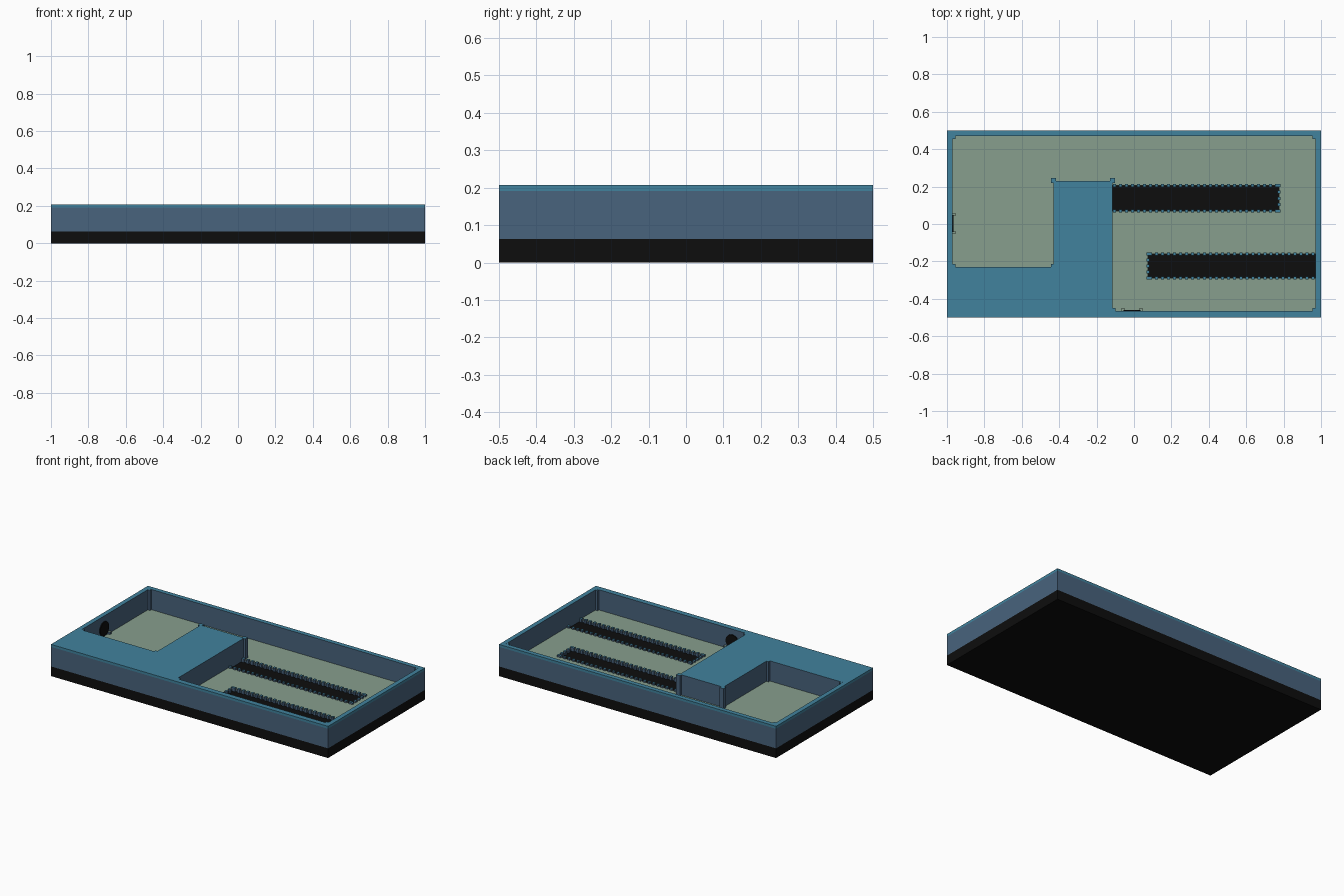
import bpy, bmesh, math
from mathutils import Matrix, Vector

if "Cube" in bpy.data.objects:
    bpy.data.objects.remove(bpy.data.objects["Cube"])


def material(name, rgb):
    lin = [((c / 255 + 0.055) / 1.055) ** 2.4 if c > 10 else c / 255 / 12.92 for c in rgb]
    m = bpy.data.materials.new(name)
    m.use_nodes = True
    m.diffuse_color = (*lin, 1)
    m.node_tree.nodes["Principled BSDF"].inputs["Base Color"].default_value = (*lin, 1)
    return m


TEAL = material("teal", (65, 130, 157))
SLATE = material("slate blue", (72, 99, 125))
GREEN = material("sage green", (135, 159, 141))
BLACK = material("black", (13, 13, 13))


def finish(name, bm, mats, rule=None):
    me = bpy.data.meshes.new(name)
    bm.normal_update()
    if rule:
        for f in bm.faces:
            f.material_index = rule(f)
    bm.to_mesh(me)
    bm.free()
    for m in mats:
        me.materials.append(m)
    ob = bpy.data.objects.new(name, me)
    bpy.context.collection.objects.link(ob)
    return ob


def add_box(bm, x0, x1, y0, y1, z0, z1):
    mat = (Matrix.Translation(((x0 + x1) / 2, (y0 + y1) / 2, (z0 + z1) / 2))
           @ Matrix.Diagonal((x1 - x0, y1 - y0, z1 - z0, 1)))
    bmesh.ops.create_cube(bm, size=1, matrix=mat)


def cell_solid(xs, ys, zs, solid):
    """Raise the solid cells of a plan grid: top faces plus walls at every border."""
    bm = bmesh.new()

    def filled(i, j):
        if not (0 <= i < len(xs) - 1 and 0 <= j < len(ys) - 1):
            return False
        return solid((xs[i] + xs[i + 1]) / 2, (ys[j] + ys[j + 1]) / 2)

    for i in range(len(xs) - 1):
        for j in range(len(ys) - 1):
            if not filled(i, j):
                continue
            c = [(xs[i], ys[j]), (xs[i + 1], ys[j]), (xs[i + 1], ys[j + 1]), (xs[i], ys[j + 1])]
            bm.faces.new([bm.verts.new((*p, zs[-1])) for p in c])
            for k, (di, dj) in enumerate([(0, -1), (1, 0), (0, 1), (-1, 0)]):
                if filled(i + di, j + dj):
                    continue
                a, b = c[k], c[(k + 1) % 4]
                for lo, hi in zip(zs, zs[1:]):
                    bm.faces.new([bm.verts.new(p) for p in
                                  ((*a, lo), (*b, lo), (*b, hi), (*a, hi))])
    bmesh.ops.remove_doubles(bm, verts=bm.verts, dist=1e-5)
    return bm


def in_well(x, y):
    left = -0.97 < x < -0.43 and -0.23 < y < 0.47
    right = -0.115 < x < 0.97 and -0.465 < y < 0.47
    channel = -0.5 < x < 0 and 0.23 < y < 0.47
    return left or right or channel


SLOTS = [(-0.115, 0.775, 0.07, 0.205), (0.075, 0.97, -0.29, -0.16)]
BASE, FLOOR, BAND, TOP = 0.063, 0.075, 0.191, 0.207


def in_slot(x, y):
    return any(a < x < b and c < y < d for a, b, c, d in SLOTS)


def top_or_side(f):
    return 0 if f.normal.z > 0.5 else 1


# Black base slab
bm = bmesh.new()
add_box(bm, -1, 1, -0.5, 0.5, 0, BASE)
finish("base_slab", bm, [BLACK])


# Walls and raised block, with a teal top and a teal band round the outer rim
def wall_rule(f):
    c = f.calc_center_median()
    outer = abs(c.x) > 0.99 or abs(c.y) > 0.49
    return 0 if f.normal.z > 0.5 or (outer and c.z > BAND) else 1


bm = cell_solid([-1, -0.97, -0.43, -0.115, 0.97, 1], [-0.5, -0.465, -0.23, 0.23, 0.47, 0.5],
                [BASE, BAND, TOP], lambda x, y: not in_well(x, y))
finish("walls", bm, [TEAL, SLATE], wall_rule)

# Green floor, cut open at the two slots
bm = cell_solid([-0.97, -0.43, -0.115, 0.075, 0.775, 0.97],
                [-0.465, -0.29, -0.23, -0.16, 0.07, 0.205, 0.23, 0.47],
                [BASE, FLOOR], lambda x, y: in_well(x, y) and not in_slot(x, y))
finish("floor", bm, [GREEN, SLATE], top_or_side)

# Rows of small pins round the free sides of each slot
bm = bmesh.new()
r = 0.008
for k, (x0, x1, y0, y1) in enumerate(SLOTS):
    n = 27
    spots = [(x0 + 0.012 + (x1 - x0 - 0.024) * i / n, y) for i in range(n + 1) for y in (y0, y1)]
    end = x1 if k == 0 else x0
    spots += [(end, y0 + (y1 - y0) * i / 4) for i in range(5)]
    for x, y in spots:
        add_box(bm, x - r, x + r, y - r, y + r, BASE, FLOOR + 0.012)
finish("slot_pins", bm, [TEAL, SLATE], top_or_side)

# Square posts on the outer corners of the raised block
bm = bmesh.new()
for x in (-0.43, -0.115):
    add_box(bm, x - 0.014, x + 0.014, 0.22, 0.247, FLOOR, TOP + 0.0005)
# Slim posts in the inner corners of the wells
for x, y, sx, sy in [(-0.97, 0.47, 1, -1), (0.97, 0.47, -1, -1), (0.97, -0.465, -1, 1),
                     (-0.115, -0.465, 1, 1), (-0.97, -0.23, 1, 1), (-0.43, -0.23, -1, 1)]:
    xa, xb = sorted((x, x + sx * 0.015))
    ya, yb = sorted((y, y + sy * 0.015))
    add_box(bm, xa, xb, ya, yb, FLOOR, TOP - 0.0005)
finish("corner_posts", bm, [TEAL, SLATE], top_or_side)

# Round black ports on the inner walls, each between two little studs
ports = bmesh.new()
studs = bmesh.new()
for pos, axis in [((-0.967, 0.003, 0.126), (1, 0, 0)), ((-0.01, -0.462, 0.126), (0, 1, 0))]:
    rot = Vector((0, 0, 1)).rotation_difference(Vector(axis)).to_matrix().to_4x4()
    bmesh.ops.create_cone(ports, cap_ends=True, segments=24, radius1=0.046, radius2=0.046,
                          depth=0.006, matrix=Matrix.Translation(pos) @ rot)
    for s in (-0.048, 0.048):
        x = pos[0] + s * axis[1] + 0.004 * axis[0]
        y = pos[1] + s * axis[0] + 0.004 * axis[1]
        add_box(studs, x - 0.008, x + 0.008, y - 0.008, y + 0.008, FLOOR, FLOOR + 0.015)
finish("wall_ports", ports, [BLACK])
finish("port_studs", studs, [GREEN, SLATE], top_or_side)
